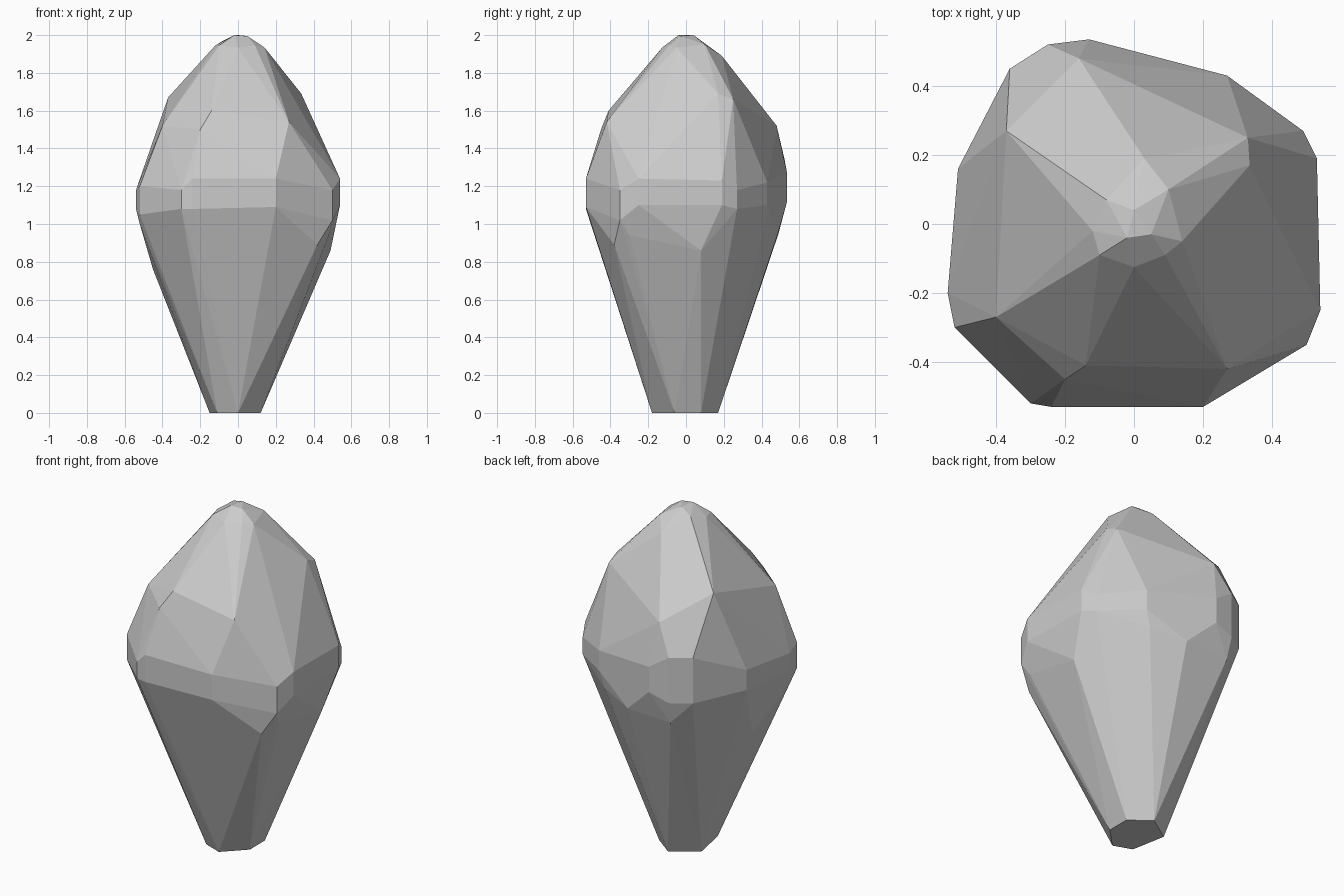
import bpy, bmesh, math

# Foot outline (x, y) at z = 0
foot = [(-.11, -.14), (0, -.18), (.12, -.06), (.12, .08), (0, .17), (-.15, .07)]

# Lower corners of the belly (x, y, z)
belly = [(.42, -.38, .89), (.48, -.30, .94), (.49, .08, .86), (.24, .42, 1.0),
         (.04, .49, .96), (-.24, .49, .95), (-.45, .02, .76), (-.52, -.25, 1.0)]

# Widest band: x, y, lower z, upper z
girdle = [(-.54, -.20, 1.08, 1.18), (-.52, -.30, 1.05, 1.20),
          (-.30, -.52, 1.08, 1.18), (-.24, -.53, 1.08, 1.24),
          (.20, -.53, 1.09, 1.24), (.50, -.35, 1.02, 1.18),
          (.54, -.25, 1.10, 1.24), (.53, .19, 1.10, 1.23),
          (.49, .27, 1.08, 1.18), (.27, .43, 1.10, 1.22),
          (-.13, .535, 1.12, 1.27), (-.25, .52, 1.08, 1.35),
          (-.36, .45, 1.08, 1.35), (-.51, .16, 1.09, 1.21)]

# Shoulder corners (x, y, z)
shoulder = [(-.14, -.41, 1.60), (-.20, -.45, 1.50), (.27, -.42, 1.54),
            (-.40, -.27, 1.52), (-.37, .27, 1.67), (-.16, .48, 1.52),
            (.335, .17, 1.69), (.33, .25, 1.66)]

# Rounded tip (x, y, z)
tip = [(0, -.125, 1.935), (-.10, -.09, 1.945), (-.12, -.02, 1.945),
       (-.08, .07, 1.97), (.03, .19, 1.89), (.10, .10, 1.95),
       (.14, -.05, 1.935), (.09, -.09, 1.945), (-.02, -.04, 2.0),
       (.05, -.03, 1.995), (0, .04, 2.0)]

points = [(x, y, 0) for x, y in foot] + belly + shoulder + tip
for x, y, low, high in girdle:
    points += [(x, y, low), (x, y, high)]

# Faceted stone: wrap all corners in one convex skin
bm = bmesh.new()
for p in points:
    bm.verts.new(p)
hull = bmesh.ops.convex_hull(bm, input=bm.verts)
loose = {g for g in hull["geom_interior"] + hull["geom_unused"]
         if isinstance(g, bmesh.types.BMVert)}
bmesh.ops.delete(bm, geom=list(loose), context='VERTS')
bmesh.ops.dissolve_limit(bm, angle_limit=math.radians(3),
                         verts=bm.verts[:], edges=bm.edges[:])
bmesh.ops.recalc_face_normals(bm, faces=bm.faces[:])
mesh = bpy.data.meshes.new("faceted_stone")
bm.to_mesh(mesh)
bm.free()
bpy.context.collection.objects.link(bpy.data.objects.new("faceted_stone", mesh))
